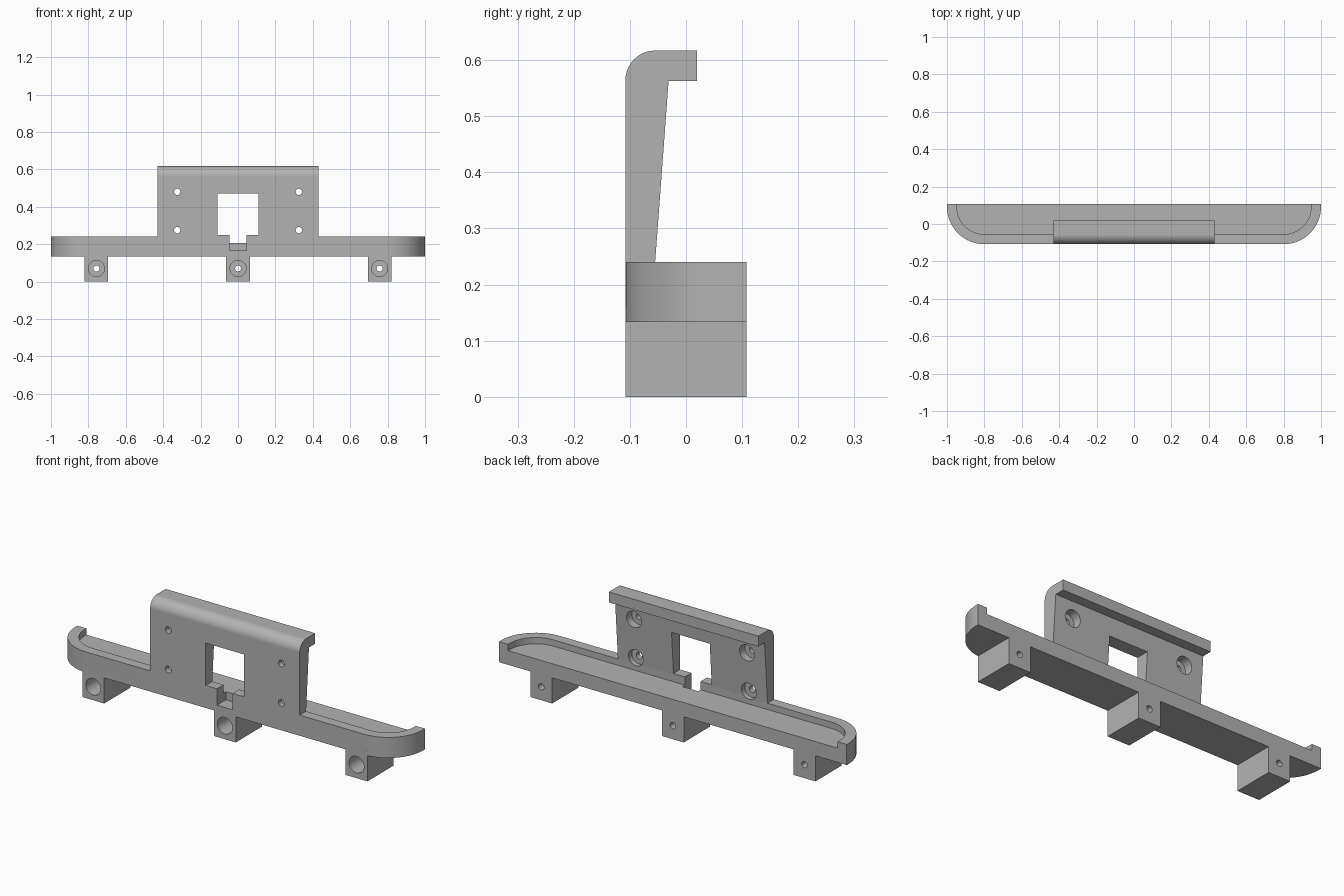
import bpy, bmesh, math
from mathutils import Matrix, Vector

cube = bpy.data.objects.get("Cube")
if cube:
    bpy.data.objects.remove(cube, do_unlink=True)

FRONT, BACK = -0.108, 0.108
BASE, FLOOR, RIM, TOP = 0.133, 0.207, 0.24, 0.617

grey = bpy.data.materials.new("plain_grey")
grey.use_nodes = True
colour = (0.45, 0.45, 0.45, 1)
grey.diffuse_color = colour
grey.node_tree.nodes["Principled BSDF"].inputs["Base Color"].default_value = colour


def finish(name, bm):
    bmesh.ops.recalc_face_normals(bm, faces=bm.faces)
    mesh = bpy.data.meshes.new(name)
    bm.to_mesh(mesh)
    bm.free()
    mesh.materials.append(grey)
    obj = bpy.data.objects.new(name, mesh)
    bpy.context.collection.objects.link(obj)
    return obj


def prism(name, points, sweep):
    """Extrude a closed outline along a vector."""
    bm = bmesh.new()
    face = bm.faces.new([bm.verts.new(p) for p in points])
    ext = bmesh.ops.extrude_face_region(bm, geom=[face])
    moved = [v for v in ext["geom"] if isinstance(v, bmesh.types.BMVert)]
    bmesh.ops.translate(bm, verts=moved, vec=Vector(sweep))
    return finish(name, bm)


def box(name, x0, x1, y0, y1, z0, z1):
    return prism(name, [(x0, y0, z0), (x1, y0, z0), (x1, y1, z0), (x0, y1, z0)], (0, 0, z1 - z0))


def bore(name, x, z, radius, y0, y1):
    """Cylinder along y."""
    bm = bmesh.new()
    place = Matrix.Translation((x, (y0 + y1) / 2, z)) @ Matrix.Rotation(math.pi / 2, 4, 'X')
    bmesh.ops.create_cone(bm, cap_ends=True, segments=32, radius1=radius, radius2=radius,
                          depth=y1 - y0, matrix=place)
    return finish(name, bm)


def arc(cx, cy, r, a0, a1, steps=16):
    angles = [math.radians(a0 + (a1 - a0) * i / steps) for i in range(steps + 1)]
    return [(cx + r * math.cos(a), cy + r * math.sin(a)) for a in angles]


def combine(target, other, operation):
    mod = target.modifiers.new(operation.lower(), 'BOOLEAN')
    mod.operation, mod.solver, mod.object = operation, 'EXACT', other
    bpy.context.view_layer.objects.active = target
    bpy.ops.object.modifier_apply(modifier=mod.name)
    bpy.data.objects.remove(other, do_unlink=True)


def tray_outline(radius, back, z):
    """Open-backed outline with two rounded front corners."""
    cy = FRONT + 0.2
    pts = arc(-0.8, cy, radius, 180, 270) + arc(0.8, cy, radius, 270, 360)
    edge = 0.8 + radius
    return [(x, y, z) for x, y in pts + [(edge, back), (-edge, back)]]


# Tray with a shallow recess that opens at the back
bracket = prism("mounting_bracket", tray_outline(0.2, BACK, BASE), (0, 0, RIM - BASE))
recess = prism("recess_cutter", tray_outline(0.147, BACK + 0.1, FLOOR), (0, 0, 0.2))
combine(bracket, recess, 'DIFFERENCE')

# Upright panel with rounded top and rear lip
profile = [(FRONT, 0.16)] + arc(FRONT + 0.053, TOP - 0.053, 0.053, 180, 90)
profile += [(0.02, TOP), (0.02, 0.563), (-0.031, 0.563), (-0.055, RIM), (-0.055, 0.16)]
panel = prism("panel", [(-0.43, y, z) for y, z in profile], (0.86, 0, 0))
combine(bracket, panel, 'UNION')

# Mounting feet
for x in (-0.757, 0, 0.757):
    combine(bracket, box("foot", x - 0.063, x + 0.063, FRONT, BACK, 0, 0.16), 'UNION')
    combine(bracket, bore("foot_hole", x, 0.07, 0.016, -0.3, 0.3), 'DIFFERENCE')
    combine(bracket, bore("foot_counterbore", x, 0.07, 0.043, -0.3, 0.05), 'DIFFERENCE')

# Window and the cable notch below it
combine(bracket, box("window", -0.11, 0.11, -0.3, 0.3, 0.25, 0.47), 'DIFFERENCE')
combine(bracket, box("notch", -0.045, 0.045, -0.3, -0.035, 0.165, 0.3), 'DIFFERENCE')

# Panel screw holes, counterbored from behind
for x in (-0.325, 0.325):
    for z in (0.275, 0.48):
        combine(bracket, bore("screw_hole", x, z, 0.017, -0.3, 0.3), 'DIFFERENCE')
        combine(bracket, bore("screw_counterbore", x, z, 0.043, -0.08, 0.3), 'DIFFERENCE')

# Smooth the curved faces, keep the edges crisp
bpy.ops.object.select_all(action='DESELECT')
bracket.select_set(True)
bpy.context.view_layer.objects.active = bracket
bpy.ops.object.shade_smooth_by_angle(angle=math.radians(25))
weighted = bracket.modifiers.new("even_shading", 'WEIGHTED_NORMAL')
weighted.keep_sharp = True
